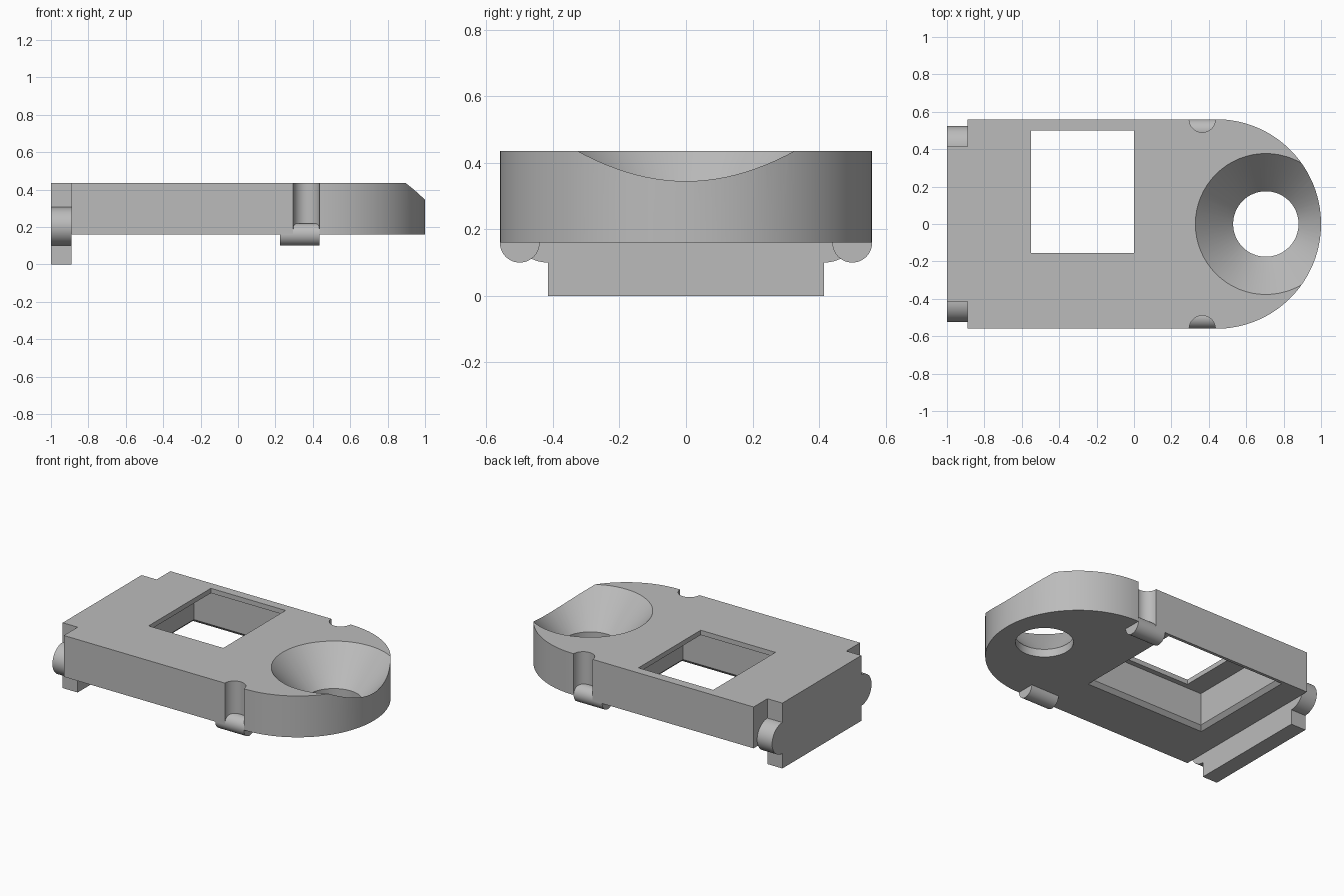
import bpy, bmesh, math

cube = bpy.data.objects.get("Cube")
if cube:
    bpy.data.objects.remove(cube, do_unlink=True)

grey = bpy.data.materials.new("plain grey")
grey.use_nodes = True
colour = (0.5, 0.5, 0.5, 1)
grey.diffuse_color = colour
grey.node_tree.nodes["Principled BSDF"].inputs["Base Color"].default_value = colour


def loft(name, rings):
    """Closed solid through rings of equal point count, bottom to top or end to end."""
    bm = bmesh.new()
    loops = [[bm.verts.new(p) for p in ring] for ring in rings]
    n = len(loops[0])
    for a, b in zip(loops, loops[1:]):
        for i in range(n):
            j = (i + 1) % n
            bm.faces.new((a[i], a[j], b[j], b[i]))
    bm.faces.new(loops[0][::-1])
    bm.faces.new(loops[-1])
    bmesh.ops.recalc_face_normals(bm, faces=bm.faces)
    mesh = bpy.data.meshes.new(name)
    bm.to_mesh(mesh)
    bm.free()
    mesh.materials.append(grey)
    obj = bpy.data.objects.new(name, mesh)
    bpy.context.collection.objects.link(obj)
    return obj


def rect(x0, x1, y0, y1, z):
    return [(x0, y0, z), (x1, y0, z), (x1, y1, z), (x0, y1, z)]


def circle(x, y, r, z, n=64):
    return [(x + r * math.cos(math.tau * i / n),
             y + r * math.sin(math.tau * i / n), z) for i in range(n)]


def rod(name, x0, x1, y, z, r, n=48):
    """Cylinder lying along x."""
    return loft(name, [[(x, y + r * math.cos(math.tau * i / n),
                         z + r * math.sin(math.tau * i / n)) for i in range(n)]
                       for x in (x0, x1)])


def smooth(obj):
    bpy.ops.object.select_all(action="DESELECT")
    obj.select_set(True)
    bpy.context.view_layer.objects.active = obj
    bpy.ops.object.shade_smooth_by_angle(angle=math.radians(25))


def cut(obj, cutter):
    cutter.hide_render = True
    mod = obj.modifiers.new("cut", "BOOLEAN")
    mod.operation = "DIFFERENCE"
    mod.solver = "EXACT"
    mod.object = cutter
    bpy.context.view_layer.objects.active = obj
    bpy.ops.object.modifier_apply(modifier=mod.name)
    bpy.data.objects.remove(cutter, do_unlink=True)


BASE, TOP, HALF = 0.16, 0.435, 0.56

# Plate with a round end and a narrower tongue at the other end
arc = [(0.44 + HALF * math.cos(a), HALF * math.sin(a))
       for a in (math.radians(-90 + 180 * i / 64) for i in range(65))]
outline = arc + [(-0.89, HALF), (-0.89, 0.415), (-1, 0.415),
                 (-1, -0.415), (-0.89, -0.415), (-0.89, -HALF)]
plate = loft("plate", [[(x, y, z) for x, y in outline] for z in (BASE, TOP)])

# Countersunk hole in the round end
cut(plate, loft("sink_cutter", [circle(0.705, 0, r, z) for r, z in
                                ((0.175, 0.1), (0.175, 0.213), (0.377, TOP), (0.427, 0.49))]))

# Window with a wider, chamfered pocket beneath its thin lip
cut(plate, loft("pocket_cutter", [
    rect(-0.71, 0.18, -0.215, 0.54, 0.1),
    rect(-0.71, 0.18, -0.215, 0.54, BASE),
    rect(-0.685, 0.155, -0.19, 0.515, 0.185),
    rect(-0.685, 0.155, -0.19, 0.515, 0.403)]))
cut(plate, loft("window_cutter", [rect(-0.55, 0, -0.155, 0.5, z) for z in (0.3, 0.5)]))

# Round notches in both long sides
for side in (-1, 1):
    cut(plate, loft("notch_cutter", [circle(0.365, side * HALF, 0.07, z) for z in (0.1, 0.5)]))
smooth(plate)

# Lower part of the tongue
loft("tongue_foot", [rect(-1, -0.89, -0.415, 0.415, z) for z in (0, BASE)])

# Snap pegs below the notches and round lugs beside the tongue
for side, label in ((-1, "right"), (1, "left")):
    smooth(rod(label + "_peg", 0.225, 0.435, side * 0.5, BASE, 0.06))
    lug = [(side * (0.415 + 0.108 * math.cos(a)), 0.203 + 0.103 * math.sin(a))
           for a in (math.radians(-90 + 180 * i / 32) for i in range(33))]
    smooth(loft(label + "_lug", [[(x, y, z) for y, z in lug] for x in (-1, -0.89)]))
